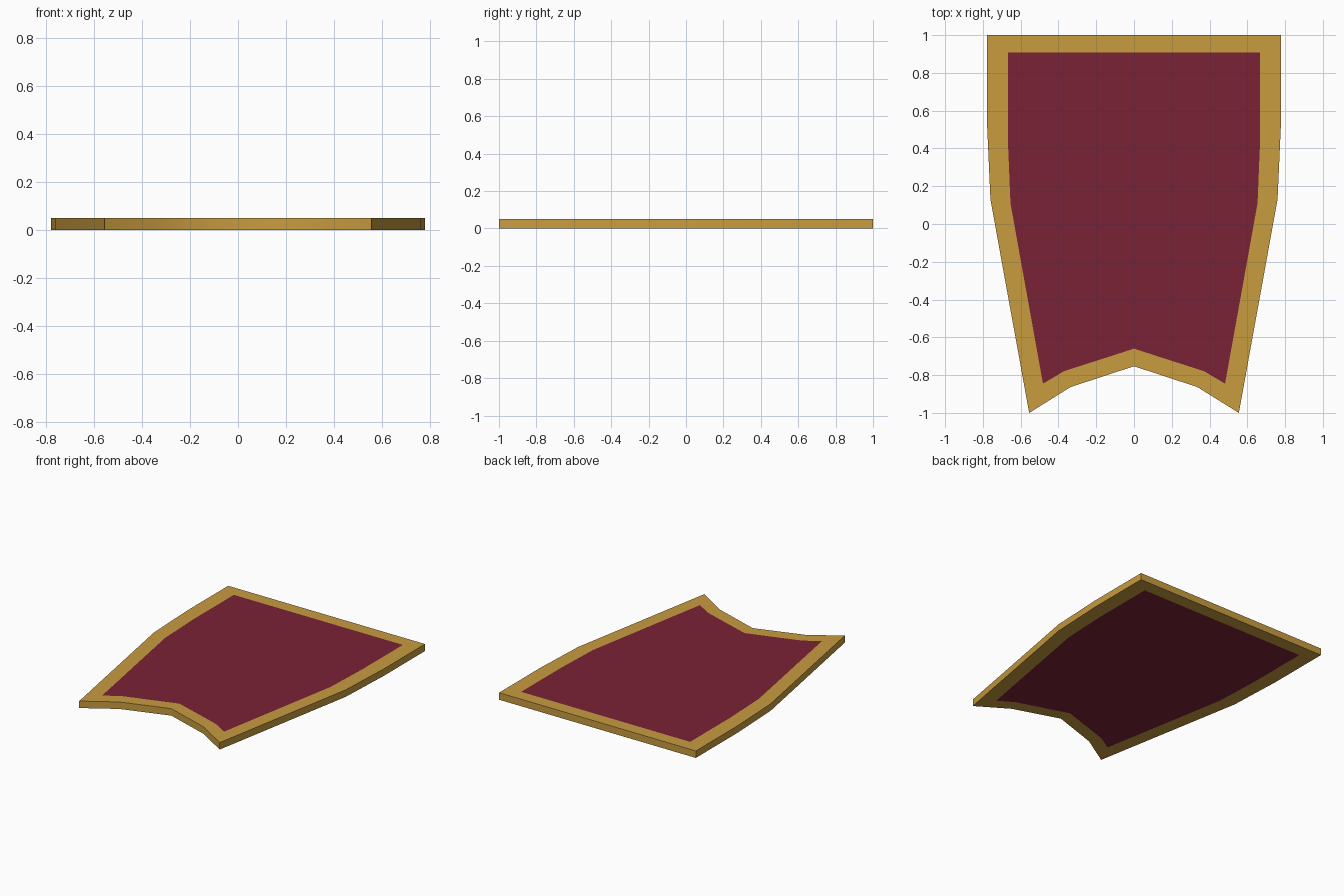
import bpy, bmesh, math

if "Cube" in bpy.data.objects:
    bpy.data.objects.remove(bpy.data.objects["Cube"])

THICK = 0.05
# Right half of each outline, from top corner down to the notch centre
OUTER = [(0.778, 1.0), (0.778, 0.53), (0.76, 0.13), (0.555, -1.0), (0.335, -0.863), (0, -0.753)]
INNER = [(0.668, 0.907), (0.668, 0.45), (0.654, 0.11), (0.482, -0.845), (0.37, -0.779), (0, -0.66)]


def material(name, color):
    m = bpy.data.materials.new(name)
    m.diffuse_color = (*color, 1)
    m.use_nodes = True
    m.node_tree.nodes["Principled BSDF"].inputs["Base Color"].default_value = m.diffuse_color
    return m


def outline(half):
    """Mirror the half outline into a closed clockwise loop."""
    return half + [(-x, y) for x, y in reversed(half[:-1])]


bm = bmesh.new()


def ring(half, z):
    return [bm.verts.new((x, y, z)) for x, y in outline(half)]


def bridge(a, b, mat):
    n = len(a)
    for i in range(n):
        j = (i + 1) % n
        bm.faces.new((a[i], a[j], b[j], b[i])).material_index = mat


# Gold border and crimson field on both sides
rims = []
for z in (0, THICK):
    rim, field = ring(OUTER, z), ring(INNER, z)
    bridge(rim, field, 0)
    bm.faces.new(field).material_index = 1
    rims.append(rim)

# Gold outer edge
bridge(rims[0], rims[1], 0)
bmesh.ops.recalc_face_normals(bm, faces=bm.faces)

mesh = bpy.data.meshes.new("banner_panel")
bm.to_mesh(mesh)
bm.free()
mesh.materials.append(material("gold", (0.578, 0.332, 0.051)))
mesh.materials.append(material("crimson", (0.195, 0.016, 0.037)))
panel = bpy.data.objects.new("banner_panel", mesh)
bpy.context.collection.objects.link(panel)

# Soft edge bends, sharp corners
bpy.context.view_layer.objects.active = panel
panel.select_set(True)
bpy.ops.object.shade_smooth_by_angle(angle=math.radians(40))
